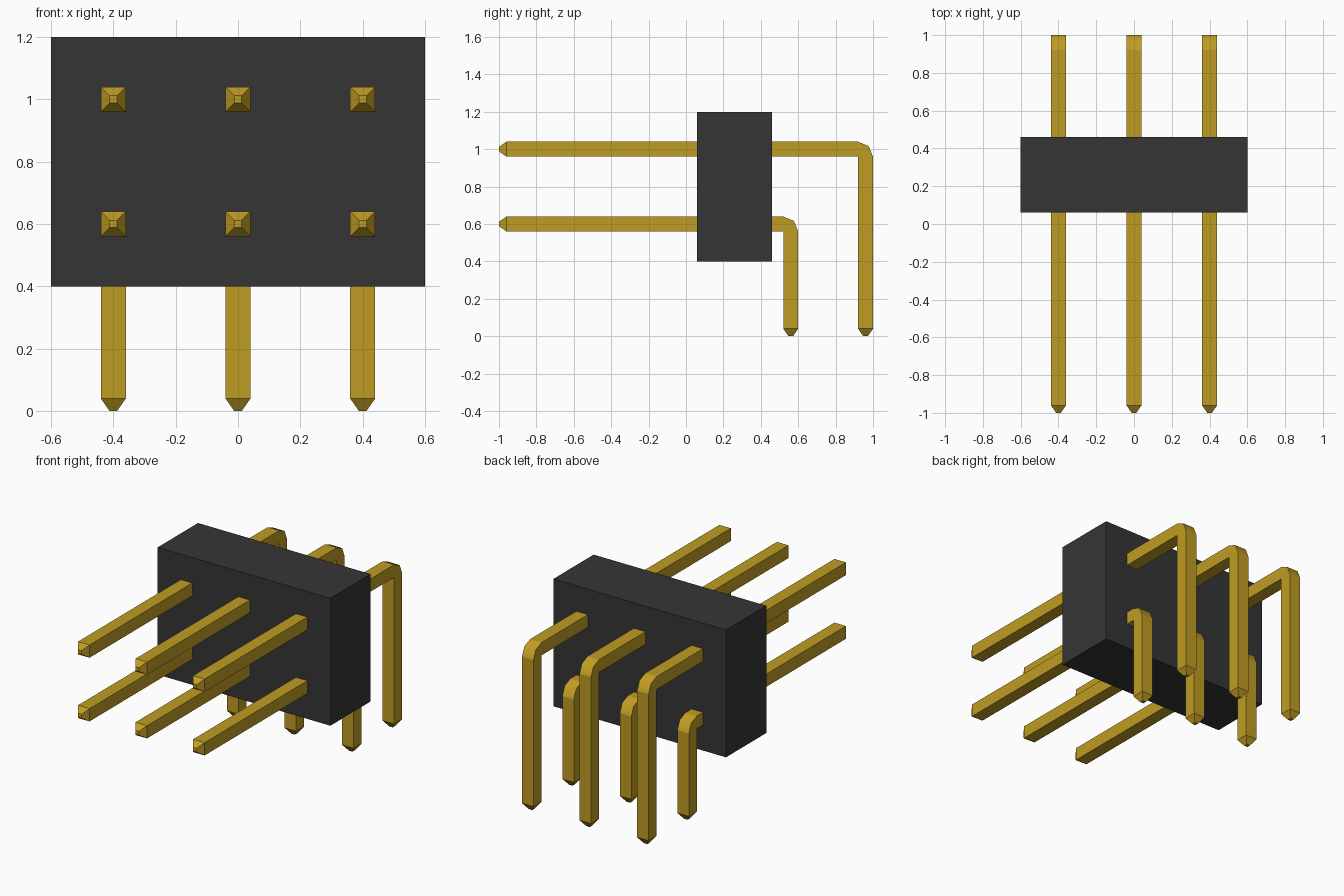
import bpy, bmesh, math

cube = bpy.data.objects.get("Cube")
if cube:
    bpy.data.objects.remove(cube, do_unlink=True)


def make_material(name, rgb, roughness):
    mat = bpy.data.materials.new(name)
    mat.use_nodes = True
    mat.diffuse_color = (*rgb, 1)
    bsdf = mat.node_tree.nodes["Principled BSDF"]
    bsdf.inputs["Base Color"].default_value = (*rgb, 1)
    bsdf.inputs["Roughness"].default_value = roughness
    return mat


black = make_material("black_plastic", (0.036, 0.036, 0.036), 0.6)
gold = make_material("gold_metal", (0.53, 0.335, 0.017), 0.4)

HALF = 0.04      # half the pin thickness
TIP = 0.012      # half the width of the blunt tip
TAPER = 0.04     # length of the pointed end
BEND_STEPS = 2


def add_object(name, bm, mat):
    mesh = bpy.data.meshes.new(name)
    bm.to_mesh(mesh)
    bm.free()
    mesh.materials.append(mat)
    obj = bpy.data.objects.new(name, mesh)
    bpy.context.collection.objects.link(obj)
    return obj


# Housing block
bm = bmesh.new()
bmesh.ops.create_cube(bm, size=1)
bmesh.ops.scale(bm, vec=(1.2, 0.4, 0.8), verts=bm.verts)
bmesh.ops.translate(bm, vec=(0, 0.26, 0.8), verts=bm.verts)
add_object("housing", bm, black)


def make_pin(name, x, z, y):
    """Square pin running back at height z, then bent down at depth y."""
    # Each station: half width, inner (y, z) and outer (y, z) of the section
    stations = [(TIP, (-1, z - TIP), (-1, z + TIP)),
                (HALF, (TAPER - 1, z - HALF), (TAPER - 1, z + HALF))]
    pivot = (y - HALF, z - HALF)
    for i in range(BEND_STEPS + 1):
        a = math.pi / 2 * i / BEND_STEPS
        outer = (pivot[0] + 2 * HALF * math.sin(a),
                 pivot[1] + 2 * HALF * math.cos(a))
        stations.append((HALF, pivot, outer))
    stations += [(HALF, (y - HALF, TAPER), (y + HALF, TAPER)),
                 (TIP, (y - TIP, 0), (y + TIP, 0))]

    bm = bmesh.new()
    rings = []
    for w, inner, outer in stations:
        corners = [(-w, inner), (w, inner), (w, outer), (-w, outer)]
        rings.append([bm.verts.new((x + dx, *p)) for dx, p in corners])
    for n, (a, b) in enumerate(zip(rings, rings[1:])):
        for k in range(4):
            j = (k + 1) % 4
            face = bm.faces.new((a[k], a[j], b[j], b[k]))
            # only the outside of the bend is rounded
            face.smooth = k == 2 and 2 <= n < 2 + BEND_STEPS
    bm.faces.new(rings[0])
    bm.faces.new(rings[-1])
    # the inside of the bend is one sharp corner
    bmesh.ops.remove_doubles(bm, verts=bm.verts, dist=0.0001)
    bmesh.ops.recalc_face_normals(bm, faces=bm.faces)
    add_object(name, bm, gold)


# Two rows of three bent pins
for row, z, y in (("upper", 1.0, 0.96), ("lower", 0.6, 0.56)):
    for side, x in (("right", -0.4), ("middle", 0), ("left", 0.4)):
        make_pin(f"{row}_pin_{side}", x, z, y)
